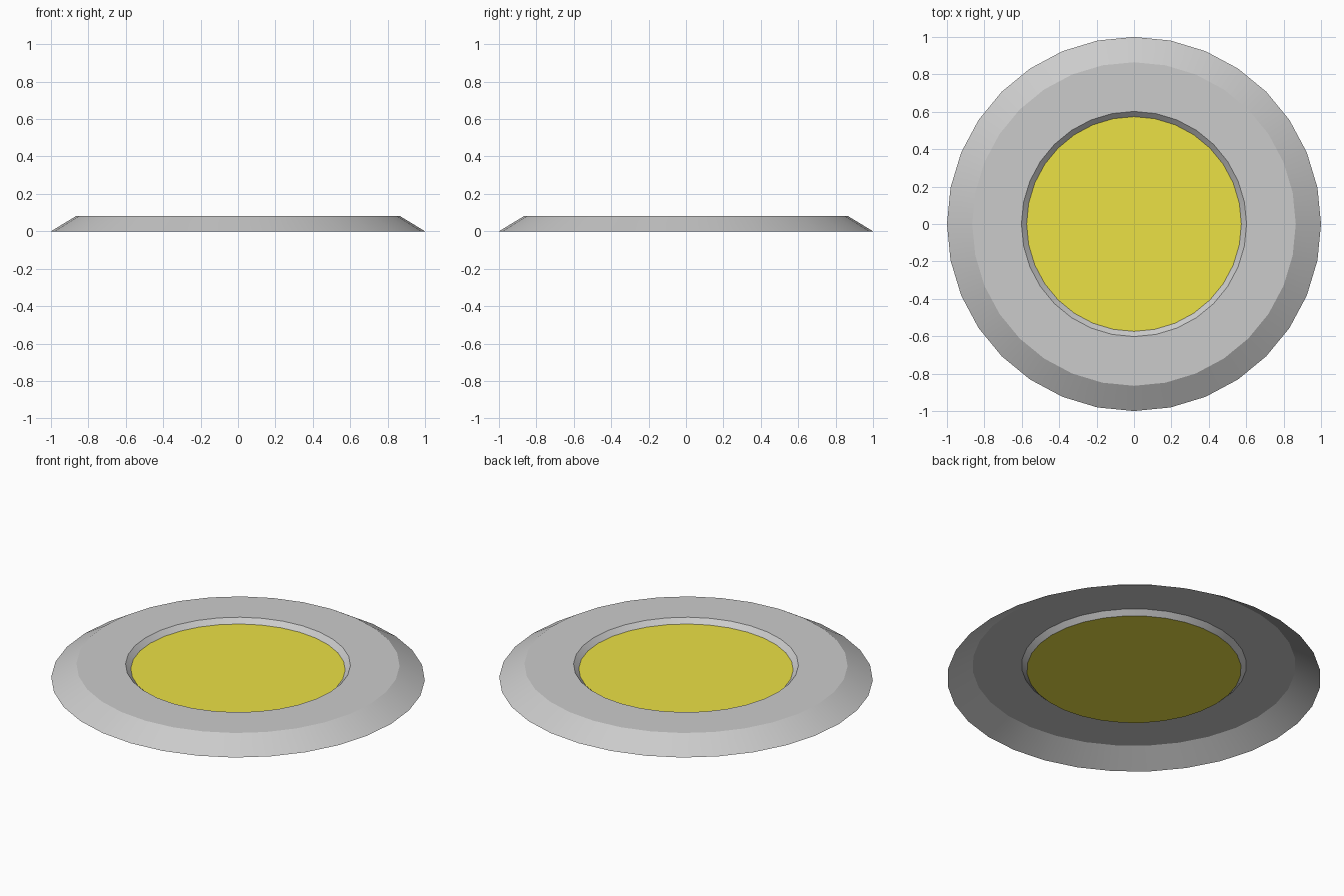
import bpy, bmesh, math

if "Cube" in bpy.data.objects:
    bpy.data.objects.remove(bpy.data.objects["Cube"])

SIDES = 32


def lathe(name, profile, cap=False):
    """Open surface of revolution from (radius, z) points, outside to inside."""
    bm = bmesh.new()
    rings = []
    for r, z in profile:
        rings.append([bm.verts.new((r * math.cos(2 * math.pi * i / SIDES),
                                    r * math.sin(2 * math.pi * i / SIDES), z))
                      for i in range(SIDES)])
    for a, b in zip(rings, rings[1:]):
        for i in range(SIDES):
            j = (i + 1) % SIDES
            bm.faces.new((a[i], a[j], b[j], b[i]))
    if cap:
        bm.faces.new(rings[-1])
    mesh = bpy.data.meshes.new(name)
    bm.to_mesh(mesh)
    bm.free()
    obj = bpy.data.objects.new(name, mesh)
    bpy.context.collection.objects.link(obj)
    return obj


# Grey housing: hollow shell with sloped rim, flat ring and recess wall
trim = lathe("trim_ring", [(1.0, 0.0), (0.865, 0.082), (0.602, 0.082), (0.574, 0.055)])
bpy.context.view_layer.objects.active = trim
trim.select_set(True)
bpy.ops.object.shade_smooth_by_angle(angle=math.radians(25))

# Yellow lens: flat disc at the bottom of the recess
lens = lathe("lens", [(0.574, 0.055)], cap=True)
yellow = bpy.data.materials.new("yellow_lens")
yellow.diffuse_color = (0.83, 0.75, 0.06, 1)
yellow.use_nodes = True
yellow.node_tree.nodes["Principled BSDF"].inputs["Base Color"].default_value = yellow.diffuse_color
lens.data.materials.append(yellow)
